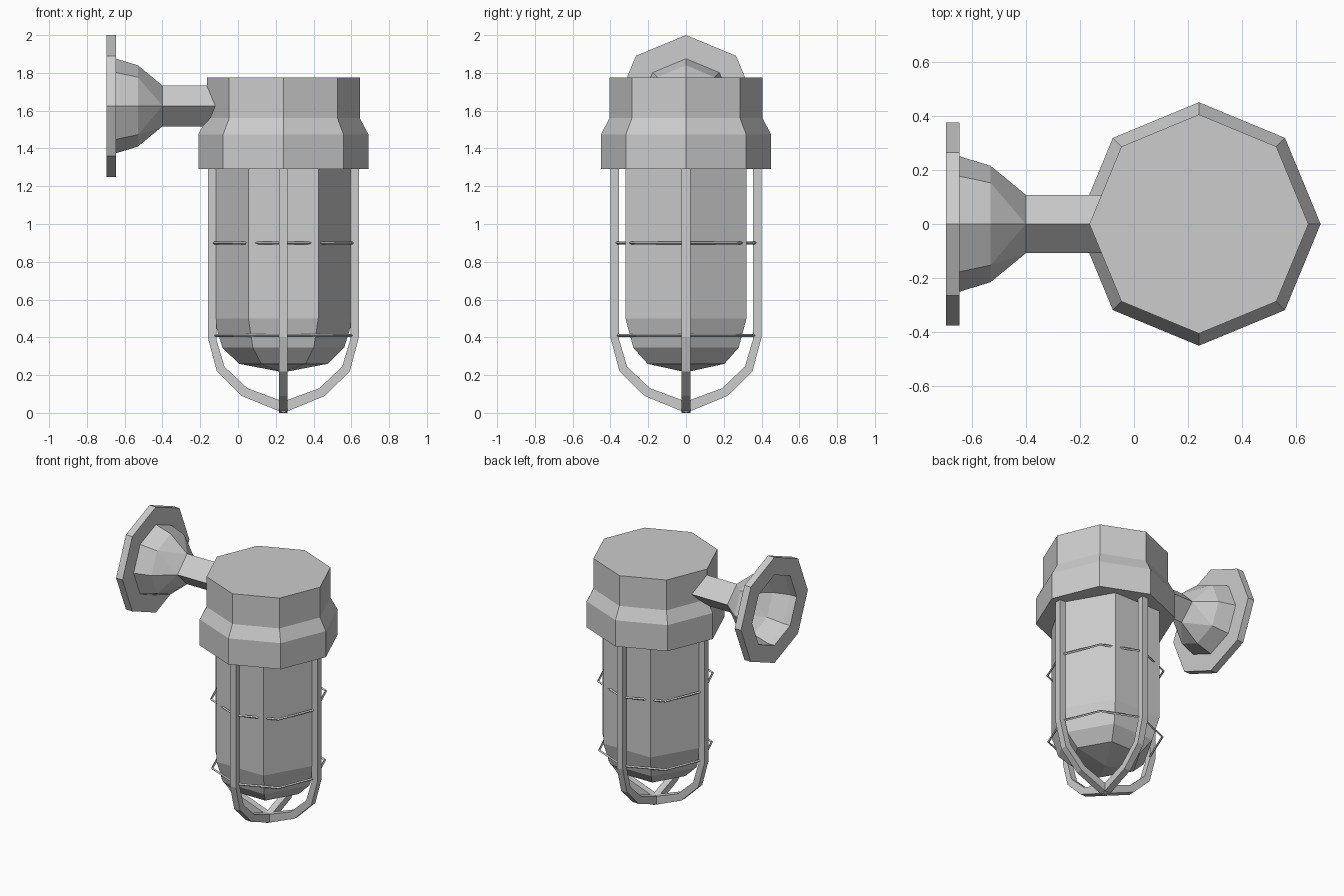
import bpy, bmesh
from math import cos, sin, tau
from mathutils import Matrix, Vector

if "Cube" in bpy.data.objects:
    bpy.data.objects.remove(bpy.data.objects["Cube"], do_unlink=True)

grey = bpy.data.materials.new("plain grey")
grey.use_nodes = True
grey.diffuse_color = (0.604, 0.604, 0.604, 1)
grey.node_tree.nodes["Principled BSDF"].inputs["Base Color"].default_value = grey.diffuse_color

LAMP_X = 0.24      # vertical axis of the lamp
ARM_Z = 1.625      # horizontal axis of the wall mount


def finish(name, bm, matrix=None, recalc=True):
    if matrix:
        bm.transform(matrix)
    if recalc:
        bmesh.ops.recalc_face_normals(bm, faces=bm.faces)
    mesh = bpy.data.meshes.new(name)
    bm.to_mesh(mesh)
    bm.free()
    mesh.materials.append(grey)
    obj = bpy.data.objects.new(name, mesh)
    bpy.context.collection.objects.link(obj)
    return obj


def ring(bm, r, z, sides):
    return [bm.verts.new((r * cos(tau * i / sides), r * sin(tau * i / sides), z))
            for i in range(sides)]


def bridge(bm, a, b):
    n = len(a)
    for i in range(n):
        bm.faces.new((a[i], a[(i + 1) % n], b[(i + 1) % n], b[i]))


def lathe(name, profile, sides, matrix, caps=True, closed=False):
    """Turn (radius, height) points around z."""
    bm = bmesh.new()
    rings = [ring(bm, r, z, sides) for r, z in profile]
    for a, b in zip(rings, rings[1:]):
        bridge(bm, a, b)
    if closed:
        bridge(bm, rings[-1], rings[0])
    elif caps:
        bm.faces.new(rings[0])
        bm.faces.new(rings[-1])
    bmesh.ops.remove_doubles(bm, verts=bm.verts, dist=0.0005)
    return finish(name, bm, matrix)


lamp = Matrix.Translation((LAMP_X, 0, 0))
# local z runs along world +x, local x points up
mount = Matrix.Translation((0, 0, ARM_Z)) @ Matrix(
    ((0, 0, 1, 0), (0, 1, 0, 0), (1, 0, 0, 0), (0, 0, 0, 1)))

# Housing cap
lathe("housing_cap", [(0.45, 1.29), (0.45, 1.475), (0.405, 1.56), (0.405, 1.775)], 8, lamp)

# Six-sided globe with a rounded bottom
lathe("globe", [(0.0001, 0.215), (0.235, 0.26), (0.322, 0.345), (0.37, 0.5), (0.37, 1.3)],
      6, lamp, caps=False)

# Cage arches: a flat bar following the globe, one in each vertical plane
outer = [(0.4, 1.3), (0.4, 0.4), (0.352, 0.22), (0.22, 0.09), (0, 0)]
inner = [(0.355, 1.3), (0.355, 0.39), (0.312, 0.245), (0.19, 0.13), (0, 0.06)]


def arch(name, turn):
    bm = bmesh.new()
    full = [path + [(-x, z) for x, z in reversed(path[:-1])] for path in (outer, inner)]
    sections = []
    for (ox, oz), (ix, iz) in zip(*full):
        sections.append([bm.verts.new(p) for p in (
            (ox, -0.023, oz), (ox, 0.023, oz), (ix, 0.023, iz), (ix, -0.023, iz))])
    for a, b in zip(sections, sections[1:]):
        bridge(bm, a, b)
    bm.faces.new(sections[0])
    bm.faces.new(sections[-1])
    finish(name, bm, lamp @ Matrix.Rotation(turn, 4, "Z"))


arch("cage_arch_side", 0)
arch("cage_arch_front", tau / 4)

# Thin cage hoops
for name, r, z in (("cage_hoop_upper", 0.375, 0.9), ("cage_hoop_lower", 0.368, 0.41)):
    t = 0.008
    lathe(name, [(r + t, z), (r, z + t), (r - t, z), (r, z - t)], 8, lamp, closed=True)

# Wall flange, an open ring
lathe("wall_flange", [(0.375, -0.695), (0.375, -0.645), (0.25, -0.645), (0.25, -0.695)],
      8, mount, closed=True)

# Hollow mount bell, eight sides narrowing to the four of the arm
bm = bmesh.new()
wide, mid, neck = ring(bm, 0.25, -0.645, 8), ring(bm, 0.215, -0.53, 8), ring(bm, 0.108, -0.4, 4)
bridge(bm, wide, mid)
for i in range(4):
    a, d, b = mid[2 * i], mid[2 * i + 1], mid[(2 * i + 2) % 8]
    p, q = neck[i], neck[(i + 1) % 4]
    for face in ((a, d, p), (d, q, p), (d, b, q)):
        bm.faces.new(face)
finish("mount_bell", bm, mount)

# Diamond-section arm running into the housing
lathe("arm", [(0.108, -0.4), (0.108, -0.08)], 4, mount)
